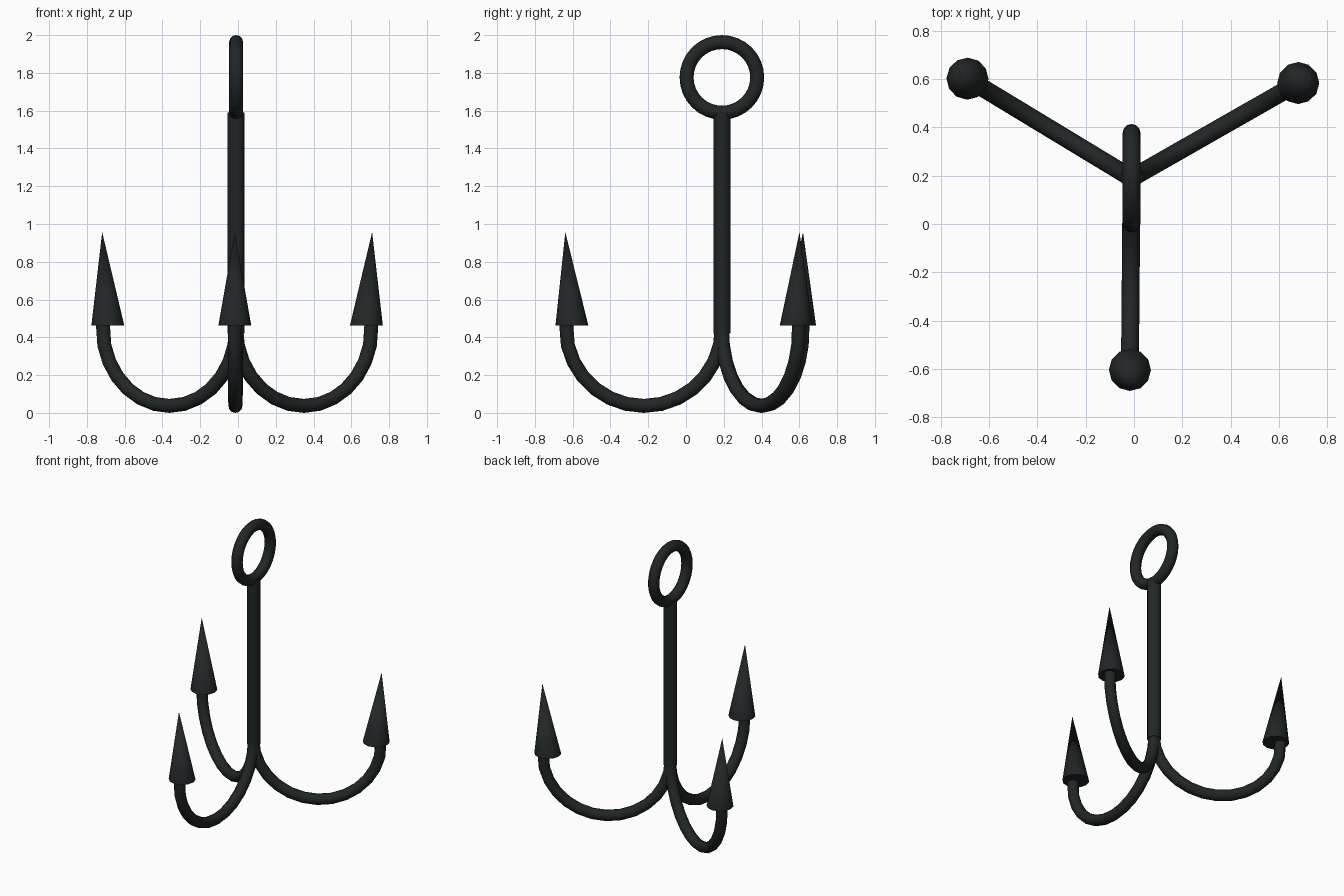
import bpy, bmesh
from math import sin, cos, pi, radians
from mathutils import Vector

if "Cube" in bpy.data.objects:
    bpy.data.objects.remove(bpy.data.objects["Cube"])

HX, HY = -0.01, 0.19          # shaft axis
R, TUBE = 0.413, 0.037        # hook bend radius, wire radius
ARC_Z = R + TUBE

iron = bpy.data.materials.new("dark_iron")
iron.diffuse_color = (0.015, 0.019, 0.02, 1)
iron.use_nodes = True
iron.node_tree.nodes["Principled BSDF"].inputs["Base Color"].default_value = iron.diffuse_color


def finish(ob, name, angle=40):
    ob.name = name
    ob.data.materials.append(iron)
    bpy.ops.object.select_all(action='DESELECT')
    ob.select_set(True)
    bpy.context.view_layer.objects.active = ob
    bpy.ops.object.shade_smooth_by_angle(angle=radians(angle))


def from_bmesh(bm, name):
    bmesh.ops.recalc_face_normals(bm, faces=bm.faces)
    me = bpy.data.meshes.new(name)
    bm.to_mesh(me)
    bm.free()
    ob = bpy.data.objects.new(name, me)
    bpy.context.collection.objects.link(ob)
    finish(ob, name)


def hook(name, angle, segs=14, sides=12):
    """Semicircular wire bent in a vertical plane through the shaft."""
    out = Vector((cos(angle), sin(angle), 0))
    side = Vector((-sin(angle), cos(angle), 0))
    up = Vector((0, 0, 1))
    hub = Vector((HX, HY, ARC_Z))
    bm = bmesh.new()
    rings = []
    for i in range(segs + 1):
        a = pi * i / segs
        radial = -out * cos(a) - up * sin(a)
        centre = hub + out * R + radial * R
        if i == segs:
            centre += up * 0.04     # run into the barb
        rings.append([bm.verts.new(centre + TUBE * (radial * cos(t) + side * sin(t)))
                      for t in (2 * pi * k / sides for k in range(sides))])
    for a, b in zip(rings, rings[1:]):
        for k in range(sides):
            n = (k + 1) % sides
            bm.faces.new((a[k], a[n], b[n], b[k]))
    bm.faces.new(rings[0])
    bm.faces.new(rings[-1])
    from_bmesh(bm, name)


def barb(name, angle, sides=12):
    """Leaning cone: level base set inward, tip above the wire end."""
    out = Vector((cos(angle), sin(angle), 0))
    hub = Vector((HX, HY, 0))
    base = hub + out * (2 * R - 0.032) + Vector((0, 0, 0.463))
    bm = bmesh.new()
    tip = bm.verts.new(hub + out * (2 * R + 0.003) + Vector((0, 0, 0.957)))
    ring = [bm.verts.new(base + 0.087 * Vector((cos(t), sin(t), 0)))
            for t in (angle + 2 * pi * k / sides for k in range(sides))]
    for k in range(sides):
        bm.faces.new((ring[k], ring[(k + 1) % sides], tip))
    bm.faces.new(ring)
    from_bmesh(bm, name)


# Straight shaft
z0, z1 = 0.42, 1.59
bpy.ops.mesh.primitive_cylinder_add(vertices=16, radius=0.045, depth=z1 - z0,
                                    location=(HX, HY, (z0 + z1) / 2))
finish(bpy.context.object, "shaft")

# Rope ring, facing sideways
bpy.ops.mesh.primitive_torus_add(major_segments=32, minor_segments=12,
                                 major_radius=0.187, minor_radius=TUBE,
                                 location=(HX, HY, 1.776), rotation=(0, pi / 2, 0))
finish(bpy.context.object, "rope_ring")

# Three hooks with barbs
for label, deg in (("front", -90.5), ("right", 29.7), ("left", 148.8)):
    hook(label + "_hook", radians(deg))
    barb(label + "_barb", radians(deg))
